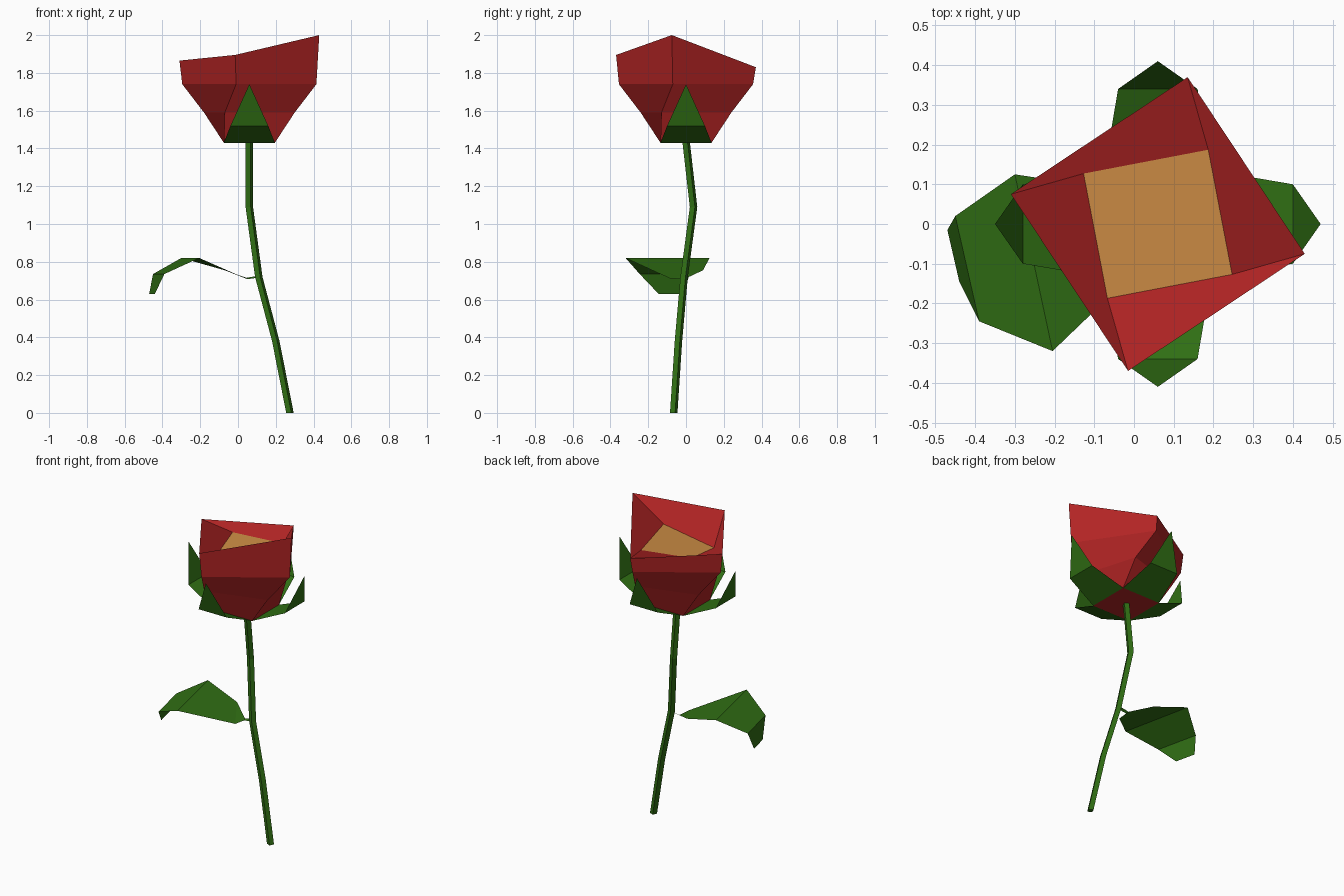
import bpy
from mathutils import Vector, Matrix
from math import pi, cos, sin

if "Cube" in bpy.data.objects:
    bpy.data.objects.remove(bpy.data.objects["Cube"], do_unlink=True)


def material(name, color):
    m = bpy.data.materials.new(name)
    m.use_nodes = True
    m.diffuse_color = (*color, 1)
    m.node_tree.nodes["Principled BSDF"].inputs["Base Color"].default_value = (*color, 1)
    return m


RED = material("petal red", (0.45, 0.018, 0.018))
ORANGE = material("heart orange", (0.62, 0.27, 0.06))
GREEN = material("leaf green", (0.03, 0.16, 0.007))


def make(name, verts, faces, mats):
    mesh = bpy.data.meshes.new(name)
    mesh.from_pydata(verts, [], faces)
    for m in mats:
        mesh.materials.append(m)
    obj = bpy.data.objects.new(name, mesh)
    bpy.context.collection.objects.link(obj)
    return obj


def loft(rings, caps=True):
    """Join rings of equal size with quads and close both ends."""
    n = len(rings[0])
    verts = [p for r in rings for p in r]
    faces = [(k * n + i, k * n + (i + 1) % n, (k + 1) * n + (i + 1) % n, (k + 1) * n + i)
             for k in range(len(rings) - 1) for i in range(n)]
    if caps:
        faces.append(tuple(reversed(range(n))))
        faces.append(tuple(range(len(verts) - n, len(verts))))
    return verts, faces


CENTRE = Vector((0.06, 0, 0))


def four_corners(x, y, heights):
    """Turn one corner about the bloom axis in quarter turns."""
    return [CENTRE + Matrix.Rotation(i * pi / 2, 3, "Z") @ Vector((x, y, h))
            for i, h in enumerate(heights)]


# Bloom: twisting square cup, uneven rim, sunken heart
bloom_rings = [
    four_corners(-0.135, -0.135, [1.43] * 4),
    four_corners(-0.13, -0.24, [1.59] * 4),
    four_corners(-0.07, -0.355, [1.74] * 4),
    four_corners(-0.075, -0.37, [1.895, 2.0, 1.83, 1.865]),
    four_corners(-0.127, -0.187, [1.74, 1.83, 1.80, 1.81]),
]
bloom = make("bloom", *loft(bloom_rings), [RED, ORANGE])
bloom.data.polygons[-1].material_index = 1

# Sepals: one folded sheet on each side of the bloom base
sepal = [(-0.135, -0.135, 1.43), (0.135, -0.135, 1.43),
         (0.10, -0.34, 1.52), (-0.10, -0.34, 1.52), (0, -0.41, 1.74)]
for i, side in enumerate(("front", "left", "back", "right")):
    turn = Matrix.Rotation(i * pi / 2, 3, "Z")
    make("sepal_" + side, [CENTRE + turn @ Vector(p) for p in sepal],
         [(0, 1, 2, 3), (3, 2, 4)], [GREEN])

# Stem: bent four-sided rod
path = [(0.275, -0.065, 0), (0.20, -0.04, 0.38), (0.11, -0.01, 0.72),
        (0.06, 0.04, 1.09), (0.06, 0, 1.44)]
stem_rings = [[(x + 0.021 * cos(a), y + 0.021 * sin(a), z)
               for a in (0.35 + k * pi / 2 for k in range(4))] for x, y, z in path]
make("stem", *loft(stem_rings), [GREEN])

# Leaf: drooping folded sheet, given as pairs of edge points
leaf_edges = [((0.10, 0.005, 0.725), (0.10, -0.01, 0.715)),
              ((0.045, 0.005, 0.715), (0.05, -0.01, 0.708)),
              ((-0.07, 0.09, 0.755), (0.04, -0.085, 0.712)),
              ((-0.30, 0.125, 0.82), (-0.205, -0.32, 0.82)),
              ((-0.45, 0.02, 0.735), (-0.39, -0.245, 0.735)),
              ((-0.47, -0.015, 0.63), (-0.44, -0.145, 0.63))]
make("leaf", [p for pair in leaf_edges for p in pair],
     [(2 * k, 2 * k + 2, 2 * k + 3, 2 * k + 1) for k in range(len(leaf_edges) - 1)], [GREEN])
